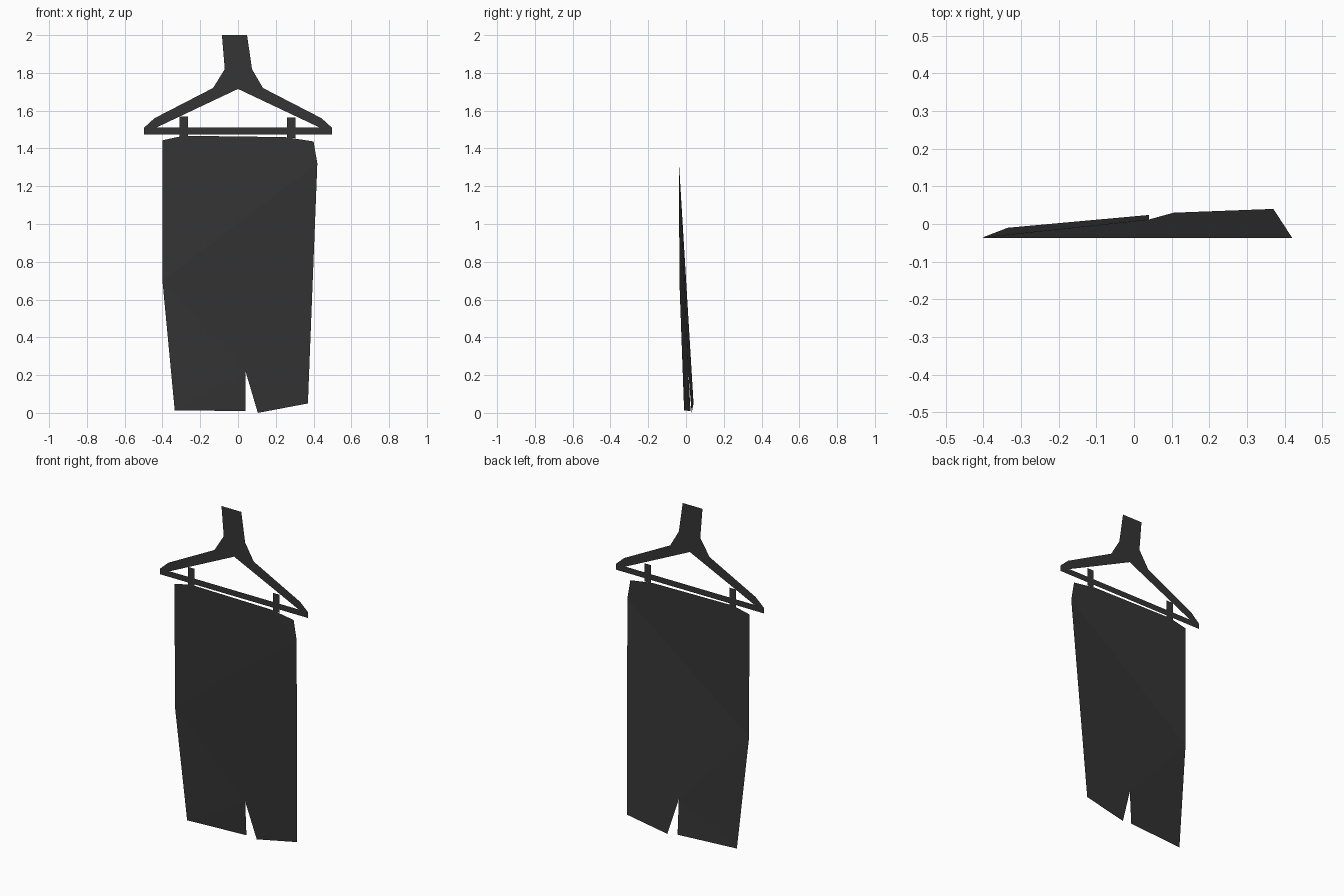
import bpy
import bmesh

if "Cube" in bpy.data.objects:
    bpy.data.objects.remove(bpy.data.objects["Cube"])

Y = -0.037  # plane of the hanger and of the flat upper cloth

black = bpy.data.materials.new("black")
black.diffuse_color = (0.035, 0.035, 0.035, 1)
black.use_nodes = True
black.node_tree.nodes["Principled BSDF"].inputs["Base Color"].default_value = black.diffuse_color


def sheet(name, polys):
    """Thin sheet made of flat polygons, each a list of (x, z) or (x, y, z)."""
    bm = bmesh.new()
    for poly in polys:
        pts = [p if len(p) == 3 else (p[0], Y, p[1]) for p in poly]
        bm.faces.new([bm.verts.new(p) for p in pts])
    bmesh.ops.remove_doubles(bm, verts=bm.verts, dist=1e-4)
    bmesh.ops.triangulate(bm, faces=bm.faces)
    # every face looks to the front
    bm.normal_update()
    bmesh.ops.reverse_faces(bm, faces=[f for f in bm.faces if f.normal.y > 0])
    me = bpy.data.meshes.new(name)
    bm.to_mesh(me)
    bm.free()
    me.materials.append(black)
    ob = bpy.data.objects.new(name, me)
    bpy.context.collection.objects.link(ob)
    return ob


def rect(x0, x1, z0, z1):
    return [(x0, z0), (x1, z0), (x1, z1), (x0, z1)]


# Hanger: hook, two sloping arms
sheet("hanger_hook", [[(-0.085, 2.0), (-0.07, 1.82), (-0.132, 1.72), (0, 1.715),
                       (0.132, 1.72), (0.074, 1.82), (0.048, 2.0)]])
arm = [(0.132, 1.72), (0, 1.715), (0.434, 1.51), (0.497, 1.51), (0.442, 1.56)]
for side, s in (("left", -1), ("right", 1)):
    sheet("hanger_arm_" + side, [[(s * x, z) for x, z in arm]])

# Hanger bar and the two clips
sheet("hanger_bar", [rect(-0.497, 0.497, 1.475, 1.51)])
sheet("clip_left", [rect(-0.31, -0.265, 1.46, 1.57)])
sheet("clip_right", [rect(0.26, 0.305, 1.455, 1.565)])

# Trousers: flat upper cloth, legs drifting backwards toward the hems
hip_l, hip_r = (-0.40, -0.035, 0.70), (0.42, Y, 1.32)
crotch = (0.04, 0.012, 0.22)
upper = [(-0.40, 1.443), (-0.29, 1.467), (0.25, 1.46), (0.40, 1.437), hip_r, hip_l]
leg_l = [hip_l, (-0.335, -0.01, 0.013), (0.04, 0.024, 0.01), crotch]
leg_r = [crotch, (0.105, 0.03, 0.0), (0.37, 0.04, 0.05), hip_r]
sheet("trousers", [upper, [hip_l, crotch, hip_r], leg_l, leg_r])
